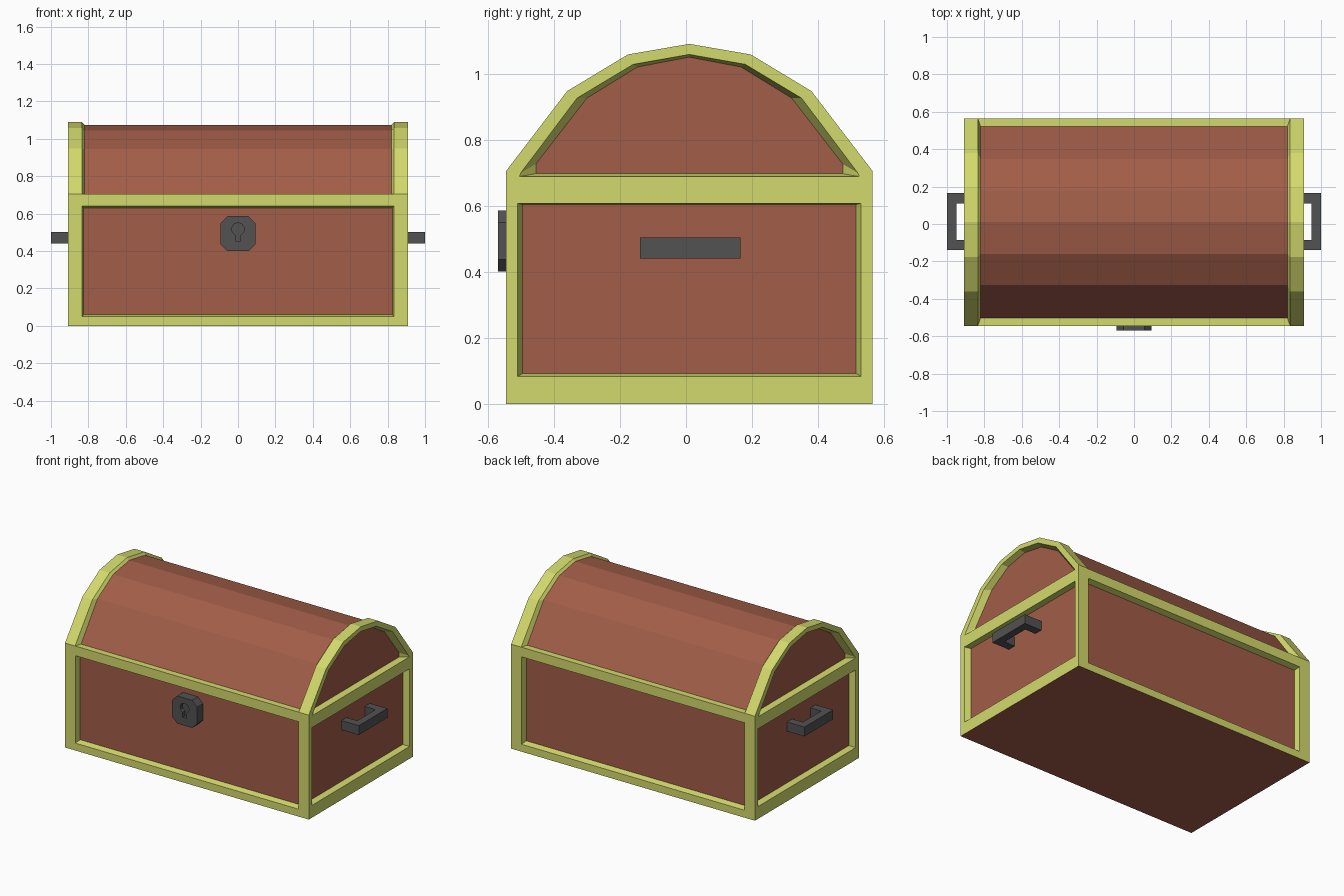
import bpy, bmesh, math

if "Cube" in bpy.data.objects:
    bpy.data.objects.remove(bpy.data.objects["Cube"])

CY = 0.01                      # box centre in y (the lock sticks out in front)
W, D, H = 0.91, 0.555, 0.705   # half width, half depth, body height


def material(name, rgb):
    m = bpy.data.materials.new(name)
    m.diffuse_color = (*rgb, 1)
    m.use_nodes = True
    m.node_tree.nodes["Principled BSDF"].inputs["Base Color"].default_value = m.diffuse_color
    return m


TRIM = material("trim", (0.65, 0.70, 0.15))
WOOD = material("wood", (0.36, 0.11, 0.065))
IRON = material("iron", (0.085, 0.085, 0.085))


def finish(bm, name, mats):
    bmesh.ops.remove_doubles(bm, verts=bm.verts, dist=1e-5)
    bmesh.ops.recalc_face_normals(bm, faces=bm.faces)
    me = bpy.data.meshes.new(name)
    bm.to_mesh(me)
    bm.free()
    for m in mats:
        me.materials.append(m)
    ob = bpy.data.objects.new(name, me)
    bpy.context.collection.objects.link(ob)
    return ob


def face(bm, pts, mat):
    f = bm.faces.new([bm.verts.new(p) for p in pts])
    f.material_index = mat


def bridge(bm, a, b, mat, closed=True):
    n = len(a)
    for i in range(n if closed else n - 1):
        j = (i + 1) % n
        face(bm, [a[i], a[j], b[j], b[i]], mat)


def framed_panel(bm, outer, opening, panel):
    bridge(bm, outer, opening, 0)
    bridge(bm, opening, panel, 0)
    face(bm, panel, 1)


def rect(u, z0, z1):
    return [(-u, z0), (u, z0), (u, z1), (-u, z1)]


def arch(half):
    # mirror a half profile (left to middle) into a full one
    return half + [(-u, z) for u, z in reversed(half[:-1])]


bm = bmesh.new()
RECESS = 0.04

# front and back framed panels
for s in (-1, 1):
    at = lambda loop, d: [(u, CY + s * (D - d), z) for u, z in loop]
    framed_panel(bm, at(rect(W, 0, H), 0), at(rect(0.833, 0.05, 0.64), 0),
                 at(rect(0.825, 0.06, 0.63), RECESS))

# side panels and arched lid ends
rim = arch([(-D, H), (-0.37, 0.947), (-0.186, 1.058), (0, 1.09)])
hole = arch([(-0.515, 0.688), (-0.51, 0.70), (-0.34, 0.926), (-0.17, 1.028), (0, 1.058)])
back = arch([(-0.465, 0.697), (-0.465, 0.726), (-0.31, 0.926), (-0.157, 1.02), (0, 1.05)])
SPLIT = 0.65
rim_end = [(-D, SPLIT)] + rim + [(D, SPLIT)]
for s in (-1, 1):
    at = lambda loop, d: [(s * (W - d), CY + u, z) for u, z in loop]
    framed_panel(bm, at(rect(D, 0, SPLIT), 0), at(rect(0.52, 0.083, 0.607), 0),
                 at(rect(0.505, 0.092, 0.603), RECESS))
    framed_panel(bm, at(rim_end, 0), at(hole, 0), at(back, RECESS))

# faceted barrel lid with a raised rib at each end
barrel = arch([(-0.512, H), (-0.337, 0.945), (-0.17, 1.045), (0, 1.075)])
sections = [(-W, rim), (-0.835, rim), (-0.82, barrel),
            (0.82, barrel), (0.835, rim), (W, rim)]
rows = [[(x, CY + y, z) for y, z in p] for x, p in sections]
for k in range(5):
    bridge(bm, rows[k], rows[k + 1], 1 if k == 2 else 0, closed=False)

# ledges in front of and behind the lid, and the underside
for e in (0, -1):
    face(bm, [rows[k][e] for k in (1, 2, 3, 4)], 0)
face(bm, [(x, CY + y, 0) for x, y in rect(W, -D, D)], 1)
finish(bm, "chest_body", [TRIM, WOOD])


def prism(name, loop, y0, y1):
    bm = bmesh.new()
    a = [(x, y0, z) for x, z in loop]
    b = [(x, y1, z) for x, z in loop]
    bridge(bm, a, b, 0)
    face(bm, a, 0)
    face(bm, b, 0)
    return finish(bm, name, [IRON])


# octagonal lock plate with a keyhole cut into it
h, c, zc = 0.093, 0.056, 0.493
octagon = [(-c, -h), (c, -h), (h, -c), (h, c), (c, h), (-c, h), (-h, c), (-h, -c)]
lock = prism("lock_plate", [(x, zc + z) for x, z in octagon], -0.57, CY - D + RECESS - 0.002)
angles = [math.radians(-65 + i * 310 / 8) for i in range(9)]
keyhole = [(0.034 * math.cos(a), 0.517 + 0.034 * math.sin(a)) for a in angles]
keyhole += [(-0.014, 0.453), (0.014, 0.453)]
cutter = prism("keyhole_cutter", keyhole, -0.60, -0.545)
cutter.hide_render = True
cutter.hide_set(True)
cut = lock.modifiers.new("keyhole", 'BOOLEAN')
cut.operation = 'DIFFERENCE'
cut.object = cutter

# side handles, a U outline extruded in z
for s, side in ((-1, "left"), (1, "right")):
    x0 = W - RECESS - 0.002
    outline = [(x0, -0.15), (1, -0.15), (1, 0.155), (x0, 0.155),
               (x0, 0.10), (0.95, 0.10), (0.95, -0.095), (x0, -0.095)]
    bm = bmesh.new()
    lo, hi = [[(s * x, CY + y, z) for x, y in outline] for z in (0.44, 0.503)]
    bridge(bm, lo, hi, 0)
    face(bm, lo, 0)
    face(bm, hi, 0)
    finish(bm, side + "_handle", [IRON])
